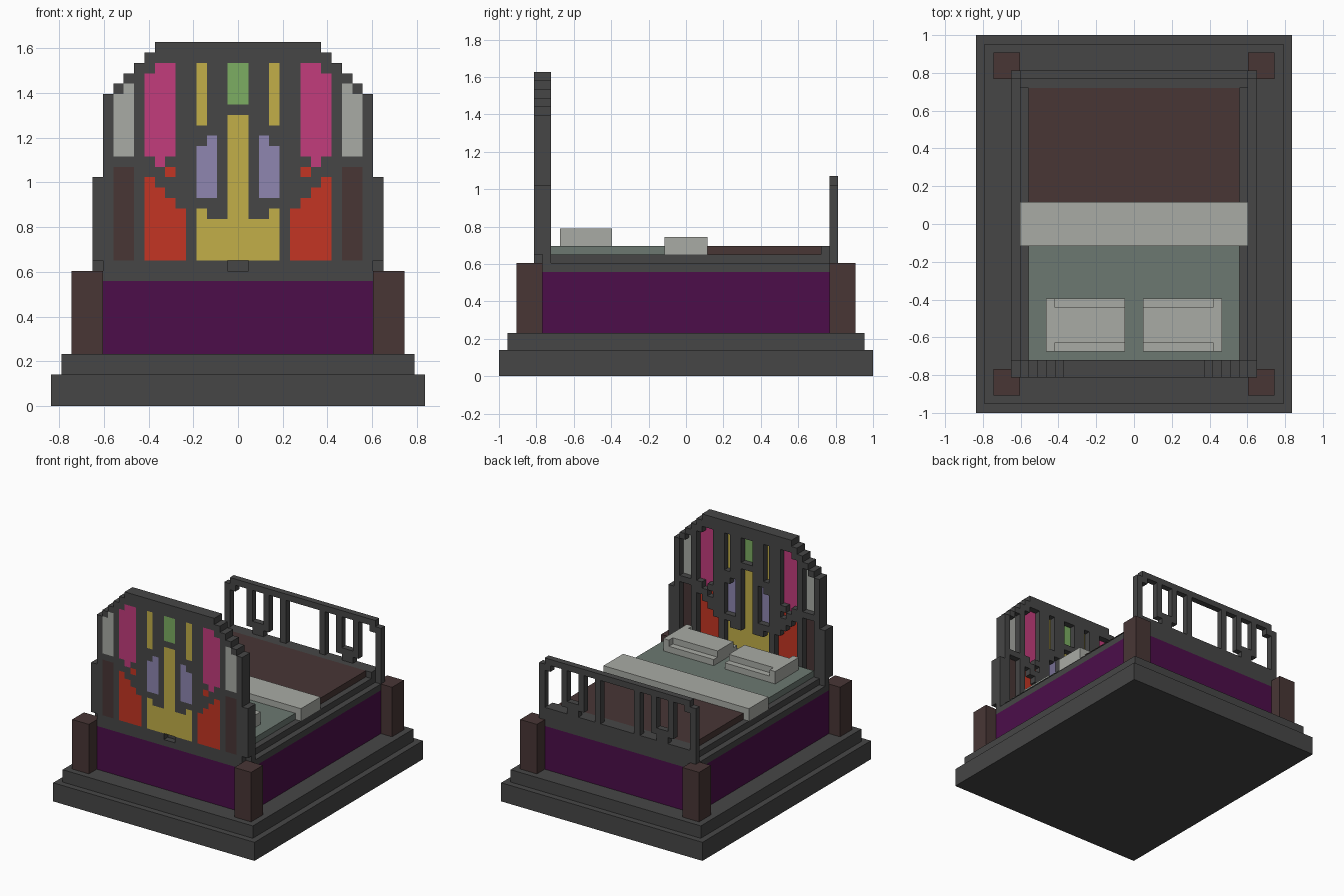
import bpy
import bmesh

cube = bpy.data.objects.get("Cube")
if cube:
    bpy.data.objects.remove(cube, do_unlink=True)

V = 2 / 43  # one block


def material(name, srgb):
    lin = [(c / 255 / 12.92) if c < 11 else ((c / 255 + 0.055) / 1.055) ** 2.4 for c in srgb]
    m = bpy.data.materials.new(name)
    m.use_nodes = True
    m.diffuse_color = (*lin, 1)
    m.node_tree.nodes["Principled BSDF"].inputs["Base Color"].default_value = (*lin, 1)
    return m


CHARCOAL = material("charcoal", (70, 70, 70))
BROWN = material("dark brown", (72, 54, 53))
PURPLE = material("deep purple", (76, 13, 74))
SAGE = material("sage grey", (108, 121, 113))
LINEN = material("light linen", (169, 171, 165))
PINK = material("pink", (194, 60, 124))
RED = material("red", (196, 53, 35))
YELLOW = material("yellow", (194, 175, 72))
GREEN = material("green", (124, 174, 98))
LAVENDER = material("lavender", (142, 134, 176))


def finish(name, bm, mat):
    bmesh.ops.recalc_face_normals(bm, faces=bm.faces)
    me = bpy.data.meshes.new(name)
    bm.to_mesh(me)
    bm.free()
    me.materials.append(mat)
    ob = bpy.data.objects.new(name, me)
    bpy.context.collection.objects.link(ob)
    return ob


def boxes(name, mat, *parts):
    """Each part is x0, x1, y0, y1, z0, z1 in blocks."""
    bm = bmesh.new()
    for x0, x1, y0, y1, z0, z1 in parts:
        vs = bmesh.ops.create_cube(bm, size=1)["verts"]
        for v in vs:
            v.co.x = V * (x1 if v.co.x > 0 else x0)
            v.co.y = V * (y1 if v.co.y > 0 else y0)
            v.co.z = V * (z1 if v.co.z > 0 else z0)
    return finish(name, bm, mat)


def blocks(name, mat, cells):
    """Outer skin of a set of unit cells; cell (i, j, k) spans y = j - 0.5 to j + 0.5."""
    bm = bmesh.new()
    for c in sorted(cells):
        for axis in range(3):
            for side in (0, 1):
                n = list(c)
                n[axis] += 2 * side - 1
                if tuple(n) in cells:
                    continue
                a, b = (axis + 1) % 3, (axis + 2) % 3
                quad = []
                for da, db in ((0, 0), (1, 0), (1, 1), (0, 1)):
                    p = list(c)
                    p[axis] += side
                    p[a] += da
                    p[b] += db
                    quad.append(bm.verts.new((p[0] * V, (p[1] - 0.5) * V, p[2] * V)))
                if not side:
                    quad.reverse()
                bm.faces.new(quad)
    bmesh.ops.remove_doubles(bm, verts=bm.verts, dist=V * 0.01)
    return finish(name, bm, mat)


def mirrored(rects):
    """Cells (i, k) of rectangles x0, x1, z0, z1, on both sides of the middle."""
    out = set()
    for x0, x1, z0, z1 in rects:
        for i in range(x0, x1):
            for k in range(z0, z1):
                out |= {(i, k), (-i - 1, k)}
    return out


# Stepped plinth
boxes("plinth_lower", CHARCOAL, (-18, 18, -21.5, 21.5, 0, 3))
boxes("plinth_upper", CHARCOAL, (-17, 17, -20.5, 20.5, 3, 5))

# Bed box, its top slab and the corner posts


def cross(z0, z1):
    return [(-14, 14, -16.5, 16.5, z0, z1),
            (-13, 13, -17.5, -16.5, z0, z1),
            (-13, 13, 16.5, 17.5, z0, z1)]


boxes("bed_box", PURPLE, *cross(5, 12))
boxes("bed_slab", CHARCOAL, *cross(12, 13))
for sx, side in ((-1, "right"), (1, "left")):
    for sy, end in ((-1, "front"), (1, "back")):
        x, y = sorted((13 * sx, 16 * sx)), sorted((16.5 * sy, 19.5 * sy))
        boxes(f"corner_post_{end}_{side}", BROWN, (*x, *y, 5, 13))

# Frame, mattress, blanket and folded sheet
boxes("bed_frame", CHARCOAL, (-13, 13, -15.5, 16.5, 13, 14))
boxes("foot_ledge", CHARCOAL, (-13, 13, 15.5, 16.5, 14, 15))
boxes("mattress", SAGE, (-12, 12, -15.5, 0, 14, 15))
boxes("blanket", BROWN, (-12, 12, 0, 15.5, 14, 15))
boxes("folded_sheet", LINEN, (-13, 13, -2.5, 2.5, 14, 16))

# Pillows: full lower layer, narrower top with a raised outer end
for s, side in ((-1, "right"), (1, "left")):
    low, top, rim = (sorted((a * s, b * s)) for a, b in ((1, 10), (1, 9), (9, 10)))
    boxes(f"pillow_{side}", LINEN,
          (*low, -14.5, -8.5, 15, 16),
          (*top, -13.5, -9.5, 16, 17),
          (*rim, -14.5, -8.5, 16, 17))

# Coloured headboard panels, set flush with the front
PANELS = {
    "linen_panels": (LINEN, [(10, 11, 24, 31), (11, 12, 24, 30)]),
    "brown_panels": (BROWN, [(10, 12, 14, 23)]),
    "pink_panels": (PINK, [(6, 8, 24, 33), (8, 9, 24, 32), (7, 8, 23, 24)]),
    "red_panels": (RED, [(6, 7, 22, 23), (8, 9, 14, 22), (7, 8, 14, 21),
                         (6, 7, 14, 20), (5, 6, 14, 19)]),
    "yellow_panels": (YELLOW, [(3, 4, 27, 33), (0, 1, 14, 28),
                               (1, 3, 14, 18), (3, 4, 14, 19)]),
    "green_panel": (GREEN, [(0, 1, 29, 33)]),
    "lavender_panels": (LAVENDER, [(3, 4, 20, 25), (2, 3, 20, 26)]),
}
openings = set()
for name, (mat, rects) in PANELS.items():
    cells = mirrored(rects)
    openings |= cells
    blocks(name, mat, {(i, -17, k) for i, k in cells})

# Headboard: stepped outline minus the openings, two blocks deep
outline = mirrored([(0, 8, 13, 35), (8, 9, 13, 34), (9, 10, 13, 33), (10, 11, 13, 32),
                    (11, 12, 13, 31), (12, 13, 13, 30), (13, 14, 13, 22)])
solid = outline - openings
front_gaps = mirrored([(0, 1, 13, 14), (13, 14, 13, 14)])
blocks("headboard", CHARCOAL,
       {(i, -17, k) for i, k in solid - front_gaps} | {(i, -16, k) for i, k in solid})

# Footboard: rails, end posts and linked uprights
bars = mirrored([(0, 13, 13, 15), (0, 13, 22, 23), (13, 14, 13, 22), (12, 13, 21, 22),
                 (3, 4, 15, 22), (6, 7, 16, 22), (9, 10, 16, 22),
                 (6, 10, 16, 17), (7, 9, 15, 16)])
blocks("footboard", CHARCOAL, {(i, 17, k) for i, k in bars})
